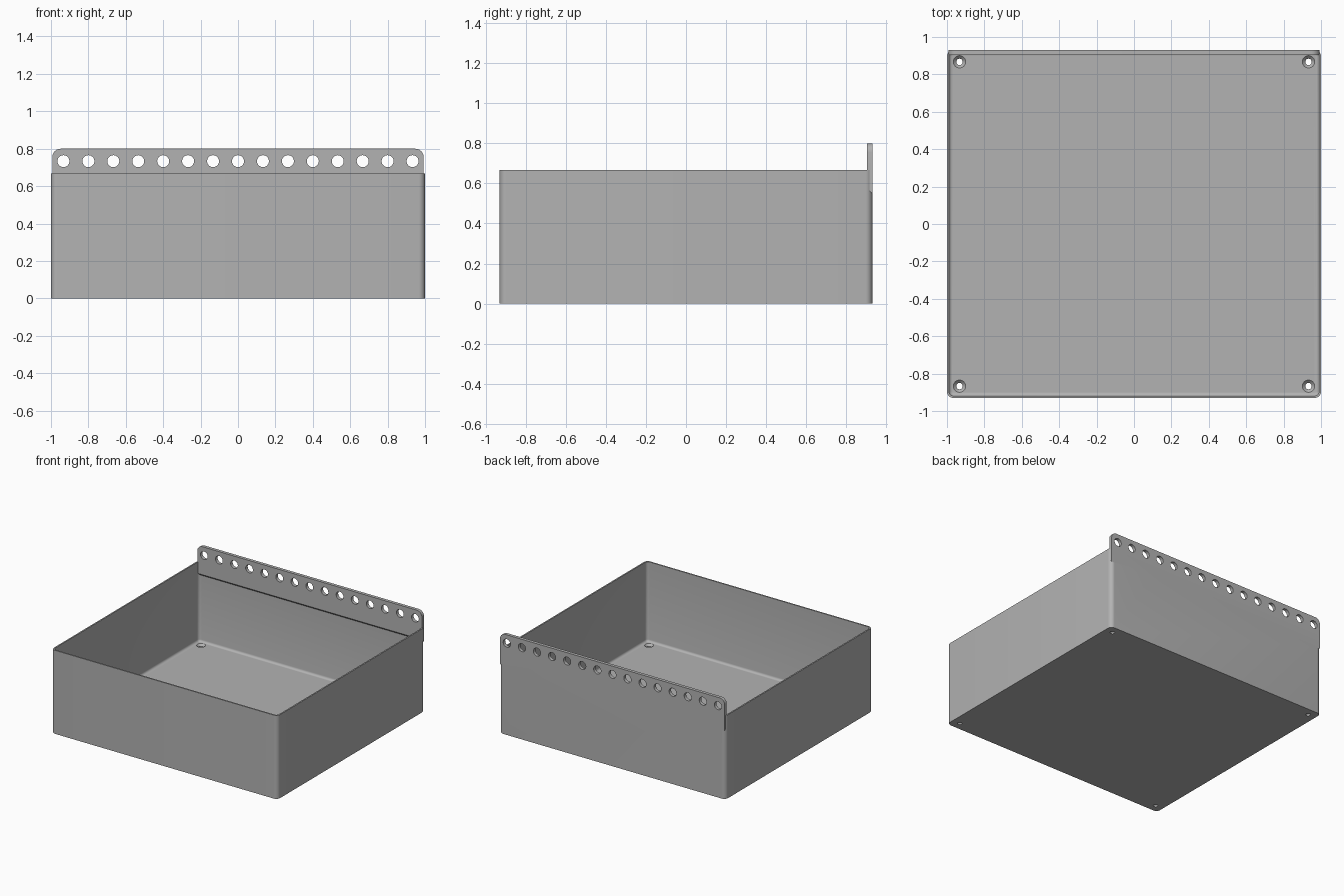
import bpy, bmesh, math
from mathutils import Matrix

cube = bpy.data.objects.get("Cube")
if cube:
    bpy.data.objects.remove(cube, do_unlink=True)

# Main sizes
HX, HY, RIM, TOP = 1.0, 0.93, 0.667, 0.8
WALL, FLOOR, RADIUS = 0.011, 0.03, 0.034
PLATE, PITCH = 0.026, 2 / 15

grey = bpy.data.materials.new("light grey plastic")
grey.use_nodes = True
grey.diffuse_color = (0.45, 0.45, 0.45, 1)
grey.node_tree.nodes["Principled BSDF"].inputs["Base Color"].default_value = grey.diffuse_color


def make_object(name, bm, helper=False):
    bmesh.ops.recalc_face_normals(bm, faces=bm.faces)
    mesh = bpy.data.meshes.new(name)
    bm.to_mesh(mesh)
    bm.free()
    mesh.materials.append(grey)
    obj = bpy.data.objects.new(name, mesh)
    bpy.context.collection.objects.link(obj)
    obj.hide_render = helper
    return obj


def block(x, y0, y1, z0, z1):
    bm = bmesh.new()
    bmesh.ops.create_cube(bm, size=1)
    for v in bm.verts:
        v.co.x *= 2 * x
        v.co.y = y1 if v.co.y > 0 else y0
        v.co.z = z1 if v.co.z > 0 else z0
    return bm


def round_edges(bm, rule, radius, segments=8):
    edges = [e for e in bm.edges if rule(e.verts[0].co, e.verts[1].co)]
    bmesh.ops.bevel(bm, geom=edges, offset=radius, segments=segments,
                    profile=0.5, affect='EDGES')


def vertical(a, b):
    return abs(a.z - b.z) > 0.1


def apply_boolean(obj, other, operation):
    mod = obj.modifiers.new(operation.lower(), 'BOOLEAN')
    mod.object, mod.operation, mod.solver = other, operation, 'EXACT'
    bpy.context.view_layer.objects.active = obj
    bpy.ops.object.modifier_apply(modifier=mod.name)
    bpy.data.objects.remove(other, do_unlink=True)


# Open box with rounded corners and a filleted floor
bm = block(HX, -HY, HY, 0, RIM)
round_edges(bm, vertical, RADIUS)
box = make_object("tray_with_hanging_rail", bm)

bm = block(HX - WALL, WALL - HY, HY - WALL, FLOOR, TOP)
round_edges(bm, vertical, RADIUS - WALL)
round_edges(bm, lambda a, b: max(a.z, b.z) < FLOOR + 0.01, 0.018, 4)
apply_boolean(box, make_object("cavity_cutter", bm, True), 'DIFFERENCE')

# Rail along the back, rounded on top and sloped underneath
bm = block(HX - 0.007, HY - PLATE, HY, 0.55, TOP)
for v in bm.verts:
    if v.co.z < 0.6 and v.co.y < HY - 0.01:
        v.co.z += PLATE
round_edges(bm, lambda a, b: min(a.z, b.z) > 0.7 and abs(a.y - b.y) > 0.01, 0.045)
apply_boolean(box, make_object("back_rail", bm), 'UNION')

# Row of round holes through the rail
bm = bmesh.new()
for i in range(-7, 8):
    place = Matrix.Translation((i * PITCH, HY - PLATE / 2, TOP - PITCH / 2))
    bmesh.ops.create_cone(bm, cap_ends=True, segments=32, radius1=0.032, radius2=0.032,
                          depth=0.1, matrix=place @ Matrix.Rotation(math.pi / 2, 4, 'X'))
apply_boolean(box, make_object("rail_hole_cutter", bm, True), 'DIFFERENCE')

# Countersunk screw holes in the floor corners: bore first, then cone
for name, low, r1, high, r2 in (("bore_cutter", -0.02, 0.017, 0.06, 0.017),
                                ("countersink_cutter", FLOOR - 0.017, 0.016, FLOOR + 0.001, 0.034)):
    bm = bmesh.new()
    for sx in (-1, 1):
        for sy in (-1, 1):
            place = Matrix.Translation((sx * 0.933, sy * 0.867, (low + high) / 2))
            bmesh.ops.create_cone(bm, cap_ends=True, segments=32, radius1=r1, radius2=r2,
                                  depth=high - low, matrix=place)
    apply_boolean(box, make_object(name, bm, True), 'DIFFERENCE')

# Smooth the rounded parts, keep edges sharp
bpy.ops.object.select_all(action='DESELECT')
box.select_set(True)
bpy.context.view_layer.objects.active = box
bpy.ops.object.shade_smooth_by_angle(angle=math.radians(30))
